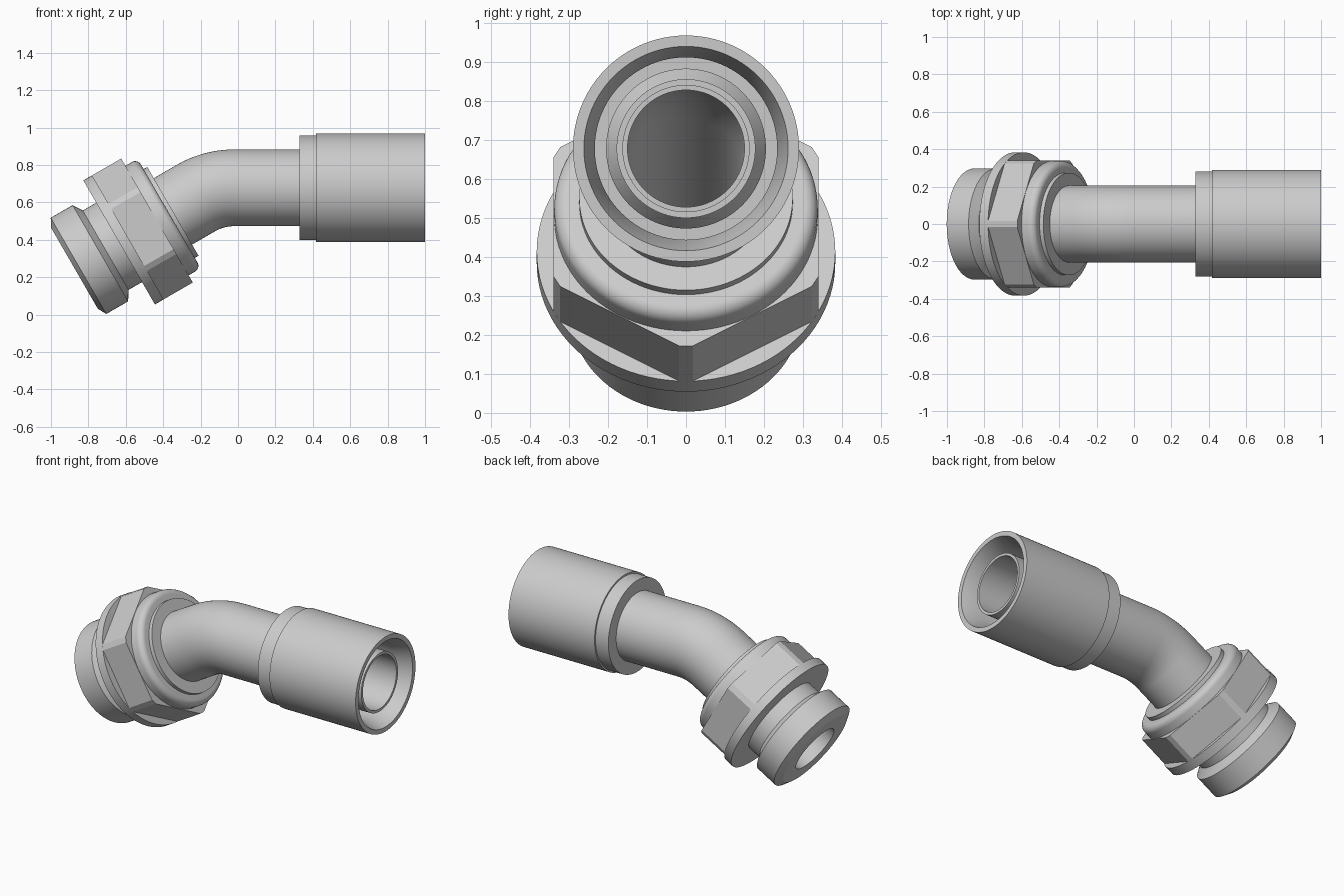
import bpy, bmesh
from math import sin, cos, pi, radians
from mathutils import Vector

if "Cube" in bpy.data.objects:
    bpy.data.objects.remove(bpy.data.objects["Cube"])

AXIS_Z = 0.678          # height of the straight tube axis
BEND_X = -0.02          # where the bend starts
BEND_R = 0.41
BEND = radians(30)
ROUND = [2 * pi * i / 96 for i in range(96)]


def frame(station):
    """Centre and up-normal on the path: ('x', x), ('bend', angle) or ('t', distance)."""
    kind, v = station
    if kind == 'x':
        return Vector((v, 0, AXIS_Z)), Vector((0, 0, 1))
    a = v if kind == 'bend' else BEND
    n = Vector((-sin(a), 0, cos(a)))
    p = Vector((BEND_X, 0, AXIS_Z - BEND_R)) + n * BEND_R
    if kind == 't':
        p += Vector((-cos(a), 0, -sin(a))) * v
    return p, n


def sweep(name, profile, angles=ROUND, smooth=True):
    """Closed (station, radius) profile turned round the path."""
    bm = bmesh.new()
    side = Vector((0, 1, 0))
    rings = []
    for station, r in profile:
        p, n = frame(station)
        rings.append([bm.verts.new(p + (n * cos(a) + side * sin(a)) * r) for a in angles])
    m = len(angles)
    for i, ring in enumerate(rings):
        nxt = rings[(i + 1) % len(rings)]
        for j in range(m):
            k = (j + 1) % m
            bm.faces.new((ring[j], ring[k], nxt[k], nxt[j]))
    bmesh.ops.recalc_face_normals(bm, faces=bm.faces)
    mesh = bpy.data.meshes.new(name)
    bm.to_mesh(mesh)
    bm.free()
    ob = bpy.data.objects.new(name, mesh)
    bpy.context.collection.objects.link(ob)
    if smooth:
        bpy.ops.object.select_all(action='DESELECT')
        ob.select_set(True)
        bpy.context.view_layer.objects.active = ob
        bpy.ops.object.shade_smooth_by_angle(angle=radians(26))
    return ob


def on(kind, pts):
    return [((kind, v), r) for v, r in pts]


# Bent tube with its bore
bends = [BEND * i / 16 for i in range(17)]
sweep("bent_tube",
      on('x', [(0.36, 0.205)]) + on('bend', [(a, 0.205) for a in bends]) + on('t', [(0.30, 0.205), (0.30, 0.15)])
      + on('bend', [(a, 0.15) for a in reversed(bends)]) + on('x', [(0.36, 0.15)]))

# Hose nipple inside the ferrule
sweep("hose_nipple", on('x', [(0.36, 0.162), (0.36, 0.205), (0.58, 0.205), (0.62, 0.178),
                              (0.96, 0.178), (0.96, 0.162)]))

# Crimp ferrule with a flared mouth
sweep("ferrule", on('x', [(0.33, 0.19), (0.33, 0.28), (0.417, 0.28), (0.417, 0.29), (1.0, 0.29),
                          (1.0, 0.262), (0.90, 0.234), (0.50, 0.234), (0.50, 0.19)]))

# Threaded end with chamfer and undercut
sweep("threaded_end", on('t', [(0.75, 0.15), (0.75, 0.25), (0.725, 0.297), (0.59, 0.297),
                               (0.557, 0.245), (0.30, 0.245), (0.30, 0.15)]))

# Nut: hexagon with trimmed corners, round flange
trim = radians(2.6)
hexagon = [k * pi / 3 + s * trim for k in range(6) for s in (-1, 1)]
sweep("nut_hexagon", on('t', [(0.24, 0.20), (0.24, 0.383), (0.425, 0.383), (0.425, 0.20)]),
      hexagon, smooth=False)
sweep("nut_flange", on('t', [(0.42, 0.22), (0.42, 0.383), (0.474, 0.383), (0.474, 0.22)]))

# Rounded nut collar and the retaining ring in front of it
arc = [(0.20 - 0.035 * sin(a), 0.303 + 0.035 * cos(a)) for a in [pi / 2 * i / 8 for i in range(9)]]
sweep("nut_collar", on('t', [(0.28, 0.20), (0.28, 0.338)] + arc + [(0.165, 0.20)]))
sweep("retaining_ring", on('t', [(0.18, 0.20), (0.18, 0.274), (0.142, 0.274), (0.142, 0.20)]))
